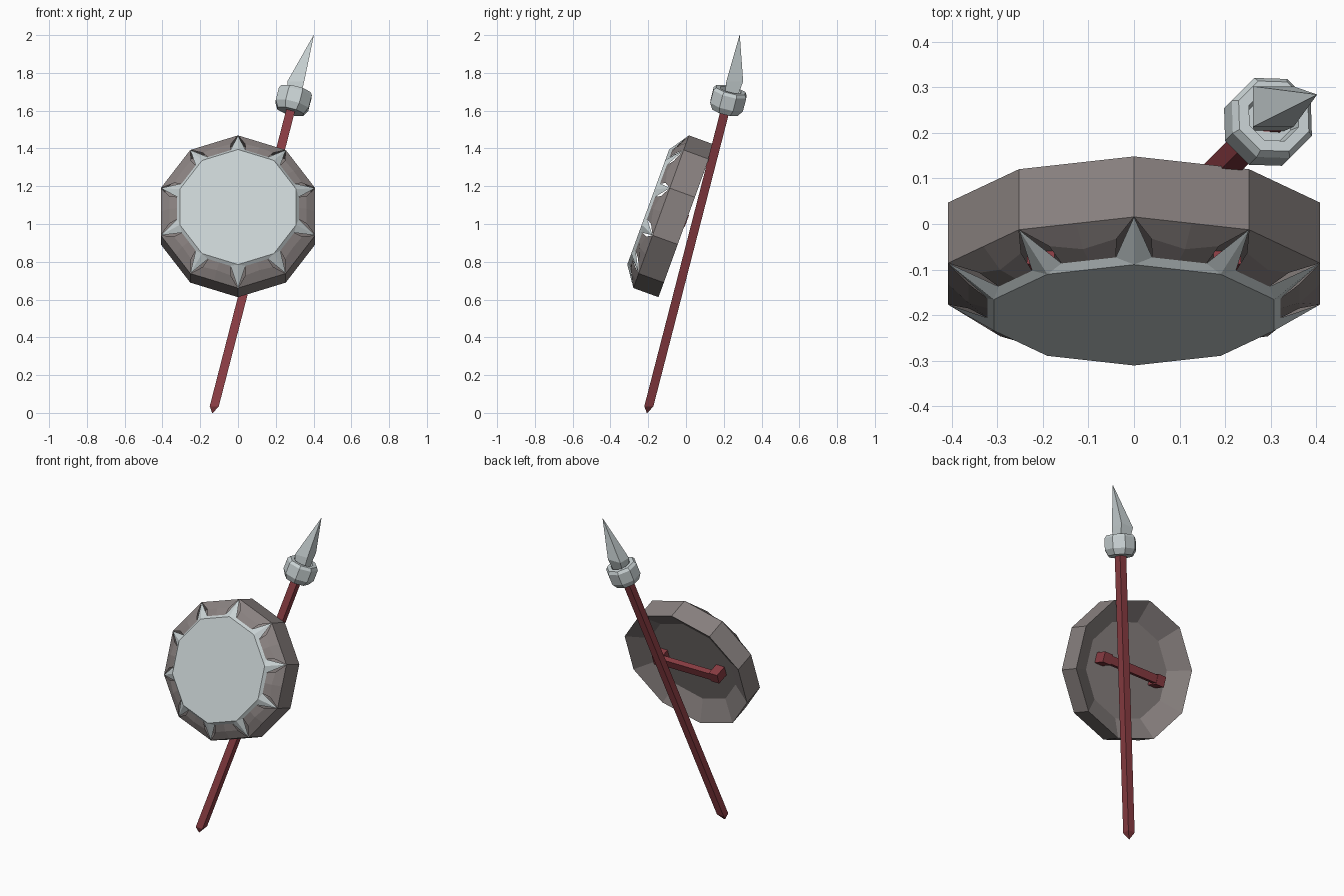
import bpy, bmesh, math
from mathutils import Vector, Matrix

old = bpy.data.objects.get("Cube")
if old:
    bpy.data.objects.remove(old, do_unlink=True)


def material(name, rgb):
    m = bpy.data.materials.new(name)
    m.use_nodes = True
    m.diffuse_color = (*rgb, 1)
    bsdf = next(n for n in m.node_tree.nodes if n.type == 'BSDF_PRINCIPLED')
    bsdf.inputs["Base Color"].default_value = (*rgb, 1)
    bsdf.inputs["Roughness"].default_value = 0.7
    return m


STEEL = material("pale steel", (0.58, 0.64, 0.65))
GREY = material("warm grey", (0.25, 0.22, 0.215))
RED = material("dark red", (0.25, 0.045, 0.055))


def finish(bm, name, mat, matrix):
    bm.transform(matrix)
    me = bpy.data.meshes.new(name)
    bm.to_mesh(me)
    bm.free()
    me.materials.append(mat)
    ob = bpy.data.objects.new(name, me)
    bpy.context.collection.objects.link(ob)
    return ob


def loft(name, rings, n, phase, mat, matrix=Matrix(), end_cap=True):
    """Skin rings given as (centre, radius); the first ring is always capped."""
    bm = bmesh.new()
    loops = []
    for c, r in rings:
        loops.append([bm.verts.new((c[0] + r * math.cos(phase + math.tau * i / n),
                                    c[1] + r * math.sin(phase + math.tau * i / n), c[2]))
                      for i in range(n)])
    for a, b in zip(loops, loops[1:]):
        for i in range(n):
            j = (i + 1) % n
            bm.faces.new((a[i], a[j], b[j], b[i]))
    bm.faces.new(loops[0][::-1])
    if end_cap:
        bm.faces.new(loops[-1])
    bmesh.ops.remove_doubles(bm, verts=bm.verts, dist=0.0005)
    return finish(bm, name, mat, matrix)


def front_faces(name, polys, mat):
    """Faces on the shield front, all turned outward."""
    bm = bmesh.new()
    for p in polys:
        f = bm.faces.new([bm.verts.new(v) for v in p])
        f.normal_update()
        if f.normal.z < 0:
            f.normal_flip()
    bmesh.ops.remove_doubles(bm, verts=bm.verts, dist=0.0005)
    return finish(bm, name, mat, SHIELD)


# Shield frame: local x = side, y = up in the disc, z = out of the front
t = math.radians(20)
SHIELD = Matrix(((1, 0, 0, 0),
                 (0, math.sin(t), -math.cos(t), -0.1315),
                 (0, math.cos(t), math.sin(t), 1.065),
                 (0, 0, 0, 1)))
SIDES, R, FACE_R, FACE_H = 10, 0.43, 0.324, 0.073

# Hollow-backed drum: floor, sloped inside, outer wall
loft("shield_body", [((0, 0, -0.065), 0.30), ((0, 0, -0.1415), R), ((0, 0, 0), R)],
     SIDES, math.pi / 2, GREY, SHIELD, end_cap=False)


def corner(i, r, h):
    a = math.pi / 2 + math.tau * i / SIDES
    return Vector((r * math.cos(a), r * math.sin(a), h))


# Bulged grey panels between steel corner ridges, with slits beside each ridge
panels, steel = [], []
up = Vector((0, 0, 1))
for i in range(SIDES):
    A, B = corner(i, R, 0), corner(i + 1, R, 0)
    C, D = corner(i, FACE_R, FACE_H), corner(i + 1, FACE_R, FACE_H)
    M, along = (A + B) / 2, (B - A).normalized()
    E, F = A.lerp(C, 0.86), B.lerp(D, 0.86)
    foot1, foot2 = E + along * 0.042 - up * 0.006, F - along * 0.042 - up * 0.006
    foot_mid = (foot1 + foot2) / 2
    P1 = A.lerp(C, 0.45) + along * 0.040 - up * 0.004
    P2 = B.lerp(D, 0.45) - along * 0.040 - up * 0.004
    Q = (P1 + P2) / 2 + up * 0.016
    panels += [(A, M, Q, P1), (M, B, P2, Q), (P1, Q, foot_mid, foot1), (Q, P2, foot2, foot_mid)]
    steel += [(A, C, foot1), (B, D, foot2), (C, D, foot2, foot_mid, foot1)]
steel.append([corner(i, FACE_R, FACE_H) for i in range(SIDES)])
front_faces("shield_panels", panels, GREY)
front_faces("shield_face", steel, STEEL)


# Grip on the back: a bar on two posts
def box(name, size, centre, mat, matrix):
    bm = bmesh.new()
    bmesh.ops.create_cube(bm, size=1, matrix=Matrix.Translation(centre) @ Matrix.Diagonal((*size, 1)))
    return finish(bm, name, mat, matrix)


box("grip_bar", (0.42, 0.05, 0.035), (0, 0, -0.125), RED, SHIELD)
for side, word in ((-1, "right"), (1, "left")):
    box("grip_post_" + word, (0.06, 0.065, 0.11), (side * 0.205, 0, -0.09), RED, SHIELD)


# Spear shaft: leaning square bar with a pointed foot
def on_axis(z):
    k = (z - 0.03) / 1.57
    return (-0.127 + 0.405 * k, -0.198 + 0.405 * k, z)


loft("spear_shaft", [(on_axis(0.0), 0.003), (on_axis(0.035), 0.034), (on_axis(1.68), 0.034)],
     4, math.pi / 4, RED)

# Eight-sided collar with a recessed top
lean = Vector((0, 0, 1)).rotation_difference(Vector((0.405, 0.405, 1.57))).to_matrix().to_4x4()
profile = [(-0.060, 0.076), (-0.025, 0.097), (0.045, 0.097), (0.062, 0.085), (0.062, 0.060), (0.02, 0.052)]
loft("spear_collar", [((0, 0, h), r) for h, r in profile], 8, math.pi / 8, STEEL,
     Matrix.Translation((0.292, 0.222, 1.652)) @ lean)

# Four-sided spear head
loft("spear_head", [((0.295, 0.235, 1.66), 0.045), ((0.306, 0.258, 1.755), 0.063), ((0.401, 0.284, 2.0), 0.001)],
     4, math.pi / 4, STEEL)
